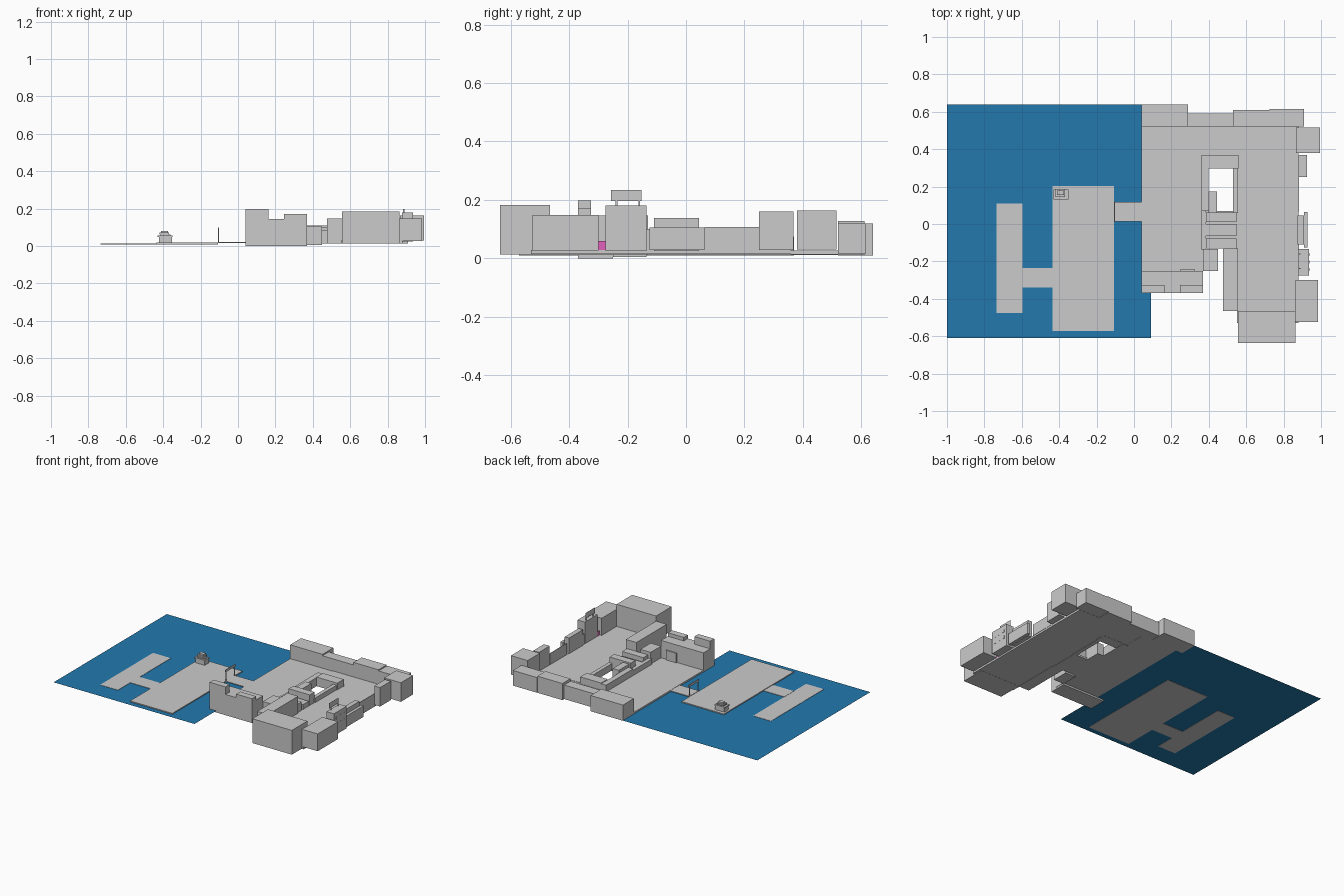
import bpy


def material(name, rgb):
    m = bpy.data.materials.new(name)
    m.diffuse_color = (*rgb, 1)
    return m


blue = material("water_blue", (0.016, 0.19, 0.42))
pink = material("sign_pink", (0.75, 0.12, 0.5))


def finish(name, verts, faces, mat=None):
    me = bpy.data.meshes.new(name)
    me.from_pydata(verts, [], faces)
    ob = bpy.data.objects.new(name, me)
    bpy.context.collection.objects.link(ob)
    if mat:
        me.materials.append(mat)
    return ob


def box(name, x0, x1, y0, y1, z0, z1, mat=None):
    """Axis-aligned box from its limits."""
    v = [(x, y, z) for z in (z0, z1) for x, y in ((x0, y0), (x1, y0), (x1, y1), (x0, y1))]
    f = [(3, 2, 1, 0), (4, 5, 6, 7)] + [(i, (i + 1) % 4, (i + 1) % 4 + 4, i + 4) for i in range(4)]
    return finish(name, v, f, mat)


def panel(name, x, y0, y1, z0, z1, mat=None):
    """Flat upright sheet facing +x."""
    return finish(name, [(x, y0, z0), (x, y1, z0), (x, y1, z1), (x, y0, z1)], [(0, 1, 2, 3)], mat)


# Water sheet
finish("water", [(-1, -0.61, 0.011), (0.09, -0.61, 0.011), (0.09, 0.64, 0.011), (-1, 0.64, 0.011)],
       [(0, 1, 2, 3)], blue)

# Pier decks and gangways
box("outer_pier", -0.735, -0.597, -0.475, 0.11, 0.009, 0.013)
box("pier_gangway", -0.597, -0.435, -0.34, -0.235, 0.009, 0.014)
box("inner_pier", -0.435, -0.108, -0.572, 0.203, 0.009, 0.018)
box("shore_gangway", -0.108, 0.04, 0.013, 0.117, 0.016, 0.021)

# Hut on the pier
box("hut_base", -0.422, -0.352, 0.135, 0.18, 0.018, 0.047)
box("hut_eave", -0.43, -0.35, 0.13, 0.185, 0.049, 0.055)
box("hut_neck", -0.415, -0.36, 0.14, 0.175, 0.055, 0.062)
box("hut_roof", -0.42, -0.37, 0.145, 0.187, 0.062, 0.071)
box("hut_cap", -0.412, -0.375, 0.155, 0.18, 0.071, 0.081)

# Gate at the shore gangway
for i, y in enumerate((0.015, 0.11)):
    box(f"gate_post_{i}", -0.107, -0.102, y, y + 0.005, 0.018, 0.1)
box("gate_beam", -0.107, -0.102, 0.01, 0.12, 0.085, 0.1)

# Street slabs around the courtyard opening
streets = [
    ("west_street", 0.04, 0.37, -0.33, 0.52, 0.012, 0.023),
    ("north_street", 0.37, 0.88, 0.36, 0.52, 0.013, 0.026),
    ("east_street", 0.55, 0.88, -0.53, 0.36, 0.014, 0.028),
    ("middle_street", 0.37, 0.55, -0.13, 0.07, 0.012, 0.025),
]
for s in streets:
    box(*s)

# Buildings: name, x limits, y limits, z limits
buildings = [
    # south-west block with two rooftop towers
    ("southwest_block", 0.04, 0.368, -0.37, -0.25, 0.0, 0.145),
    ("southwest_tower_a", 0.04, 0.163, -0.37, -0.325, 0.145, 0.198),
    ("southwest_tower_b", 0.245, 0.368, -0.37, -0.325, 0.145, 0.17),
    ("southwest_porch", 0.245, 0.325, -0.25, -0.242, 0.022, 0.09),
    # south-east corner
    ("southeast_block", 0.557, 0.863, -0.637, -0.465, 0.013, 0.183),
    ("south_block", 0.475, 0.557, -0.465, -0.13, 0.012, 0.147),
    ("east_block_south", 0.863, 0.985, -0.525, -0.3, 0.027, 0.148),
    # east row
    ("sign_building", 0.878, 0.935, -0.275, -0.135, 0.025, 0.18),
    ("east_middle_rear", 0.875, 0.908, -0.11, 0.045, 0.025, 0.138),
    ("east_middle_front", 0.908, 0.928, -0.125, 0.063, 0.028, 0.105),
    ("east_tall_shop", 0.88, 0.925, 0.25, 0.368, 0.028, 0.16),
    ("northeast_block", 0.865, 0.995, 0.38, 0.515, 0.03, 0.163),
    # north row
    ("north_block_a", 0.04, 0.29, 0.52, 0.64, 0.01, 0.12),
    ("north_block_b", 0.29, 0.53, 0.52, 0.59, 0.012, 0.11),
    ("north_block_c", 0.53, 0.724, 0.52, 0.61, 0.012, 0.128),
    ("north_block_d", 0.724, 0.91, 0.52, 0.615, 0.014, 0.12),
    # low blocks around the courtyard
    ("courtyard_south_shop", 0.368, 0.448, -0.25, -0.135, 0.005, 0.105),
    ("courtyard_west_wall", 0.36, 0.398, 0.07, 0.37, 0.01, 0.07),
    ("courtyard_north_wall", 0.398, 0.56, 0.298, 0.37, 0.012, 0.075),
    ("courtyard_east_wall", 0.528, 0.555, 0.06, 0.298, 0.012, 0.06),
    ("courtyard_corner_shop", 0.398, 0.445, 0.06, 0.175, 0.01, 0.09),
    ("courtyard_side_wall", 0.36, 0.385, -0.14, 0.07, 0.012, 0.06),
]
for b in buildings:
    box(*b)

# Stepped rows in the middle of the square
for i, (y0, y1, top) in enumerate(((0.01, 0.062, 0.1), (-0.065, 0.0, 0.06), (-0.13, -0.078, 0.085))):
    box(f"market_row_{i}", 0.385, 0.548, y0, y1, 0.025, top)

# Thin street walls on the east side
for i, (y0, y1, top) in enumerate(((0.063, 0.25, 0.107), (-0.135, -0.11, 0.1))):
    box(f"east_wall_{i}", 0.879, 0.882, y0, y1, 0.027, top)

# Billboard on two posts, with windows below and a pink alley sign
for i, y in enumerate((-0.238, -0.16)):
    box(f"billboard_post_{i}", 0.883, 0.889, y - 0.003, y + 0.003, 0.18, 0.197)
panel("billboard", 0.886, -0.257, -0.153, 0.196, 0.234)
for r in range(2):
    for c in range(3):
        y, z = -0.25 + c * 0.04, 0.085 + r * 0.045
        box(f"window_{r}_{c}", 0.935, 0.937, y, y + 0.014, z, z + 0.018)
panel("pink_sign", 0.878, -0.304, -0.274, 0.026, 0.06, pink)
